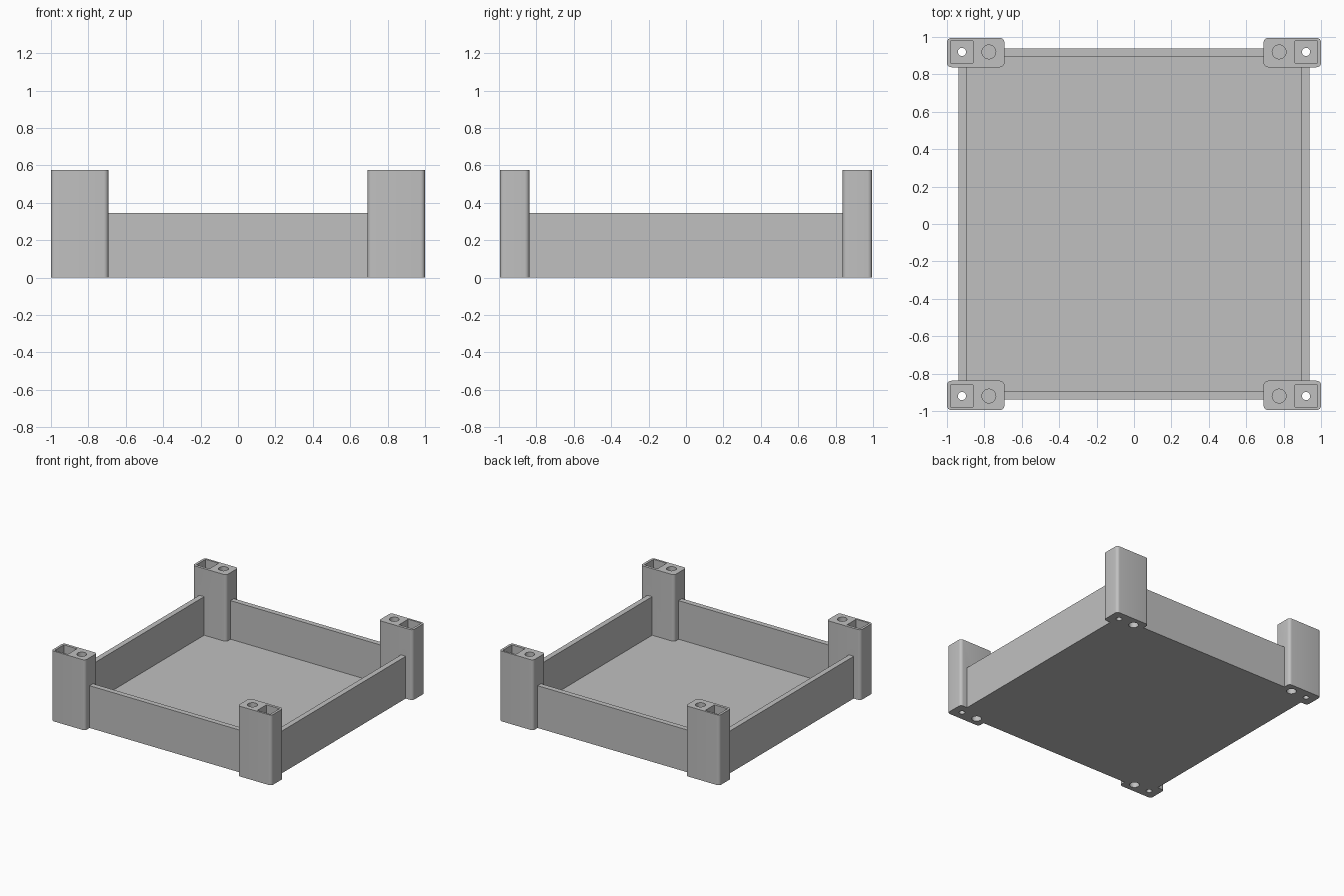
import bpy
import bmesh
import math
from mathutils import Matrix, Vector

if "Cube" in bpy.data.objects:
    bpy.data.objects.remove(bpy.data.objects["Cube"], do_unlink=True)

# Shared dimensions
POST_TOP = 0.577
WALL_TOP = 0.347
WALL_THICK = 0.062
FLOOR_TOP = 0.03
HOLE_Y = 0.92

grey = bpy.data.materials.new("plain grey")
grey.use_nodes = True
colour = (0.53, 0.53, 0.53, 1)
grey.diffuse_color = colour
grey.node_tree.nodes["Principled BSDF"].inputs["Base Color"].default_value = colour


def add_box(bm, low, high):
    low, high = Vector(low), Vector(high)
    place = Matrix.Translation((low + high) / 2) @ Matrix.Diagonal((*(high - low), 1))
    return bmesh.ops.create_cube(bm, size=1, matrix=place)["verts"]


def add_cylinder(bm, x, y, radius, z0, z1):
    bmesh.ops.create_cone(bm, cap_ends=True, segments=32, radius1=radius,
                          radius2=radius, depth=z1 - z0,
                          matrix=Matrix.Translation((x, y, (z0 + z1) / 2)))


def make_object(name, bm):
    bmesh.ops.recalc_face_normals(bm, faces=bm.faces)
    mesh = bpy.data.meshes.new(name)
    bm.to_mesh(mesh)
    bm.free()
    mesh.materials.append(grey)
    obj = bpy.data.objects.new(name, mesh)
    bpy.context.collection.objects.link(obj)
    return obj


def apply_modifier(obj, mod):
    bpy.context.view_layer.objects.active = obj
    bpy.ops.object.modifier_apply(modifier=mod.name)


def mirror_to_corners(obj):
    mod = obj.modifiers.new("four corners", 'MIRROR')
    mod.use_axis = (True, True, False)
    mod.use_mirror_merge = False
    apply_modifier(obj, mod)


def combine(obj, other, operation):
    mod = obj.modifiers.new("combine", 'BOOLEAN')
    mod.operation = operation
    mod.solver = 'EXACT'
    mod.object = other
    apply_modifier(obj, mod)
    bpy.data.objects.remove(other, do_unlink=True)


# Open tray: inset the top of a block and sink it to the floor
bm = bmesh.new()
add_box(bm, (-0.938, -0.937, 0), (0.938, 0.937, WALL_TOP))
top = max(bm.faces, key=lambda f: f.calc_center_median().z)
bmesh.ops.inset_region(bm, faces=[top], thickness=WALL_THICK)
sunk = bmesh.ops.extrude_face_region(bm, geom=[top])
bmesh.ops.delete(bm, geom=[top], context='FACES_ONLY')
for v in sunk["geom"]:
    if isinstance(v, bmesh.types.BMVert):
        v.co.z = FLOOR_TOP
tray = make_object("tray_with_posts", bm)

# Corner posts with rounded upright edges
bm = bmesh.new()
add_box(bm, (0.693, 0.838, 0), (1, 0.995, POST_TOP))
upright = [e for e in bm.edges if abs(e.verts[0].co.z - e.verts[1].co.z) > 0.1]
bmesh.ops.bevel(bm, geom=upright, offset=0.024, segments=6, profile=0.5,
                affect='EDGES')
posts = make_object("corner_posts", bm)
mirror_to_corners(posts)
combine(tray, posts, 'UNION')

# Square pockets and round sockets, top and bottom
bm = bmesh.new()
add_box(bm, (0.861, 0.861, 0.06), (0.98, 0.979, POST_TOP + 0.1))
add_cylinder(bm, 0.776, HOLE_Y, 0.037, POST_TOP - 0.1, POST_TOP + 0.1)
add_cylinder(bm, 0.776, HOLE_Y, 0.037, -0.1, 0.1)
sockets = make_object("socket_cutters", bm)
sockets.hide_render = True
mirror_to_corners(sockets)
combine(tray, sockets, 'DIFFERENCE')

# Bolt holes through the pocket floors
bm = bmesh.new()
add_cylinder(bm, 0.92, HOLE_Y, 0.022, -0.1, 0.2)
bolts = make_object("bolt_hole_cutters", bm)
bolts.hide_render = True
mirror_to_corners(bolts)
combine(tray, bolts, 'DIFFERENCE')

# Smooth rounds, crisp edges
bpy.ops.object.select_all(action='DESELECT')
tray.select_set(True)
bpy.context.view_layer.objects.active = tray
bpy.ops.object.shade_smooth_by_angle(angle=math.radians(30))
